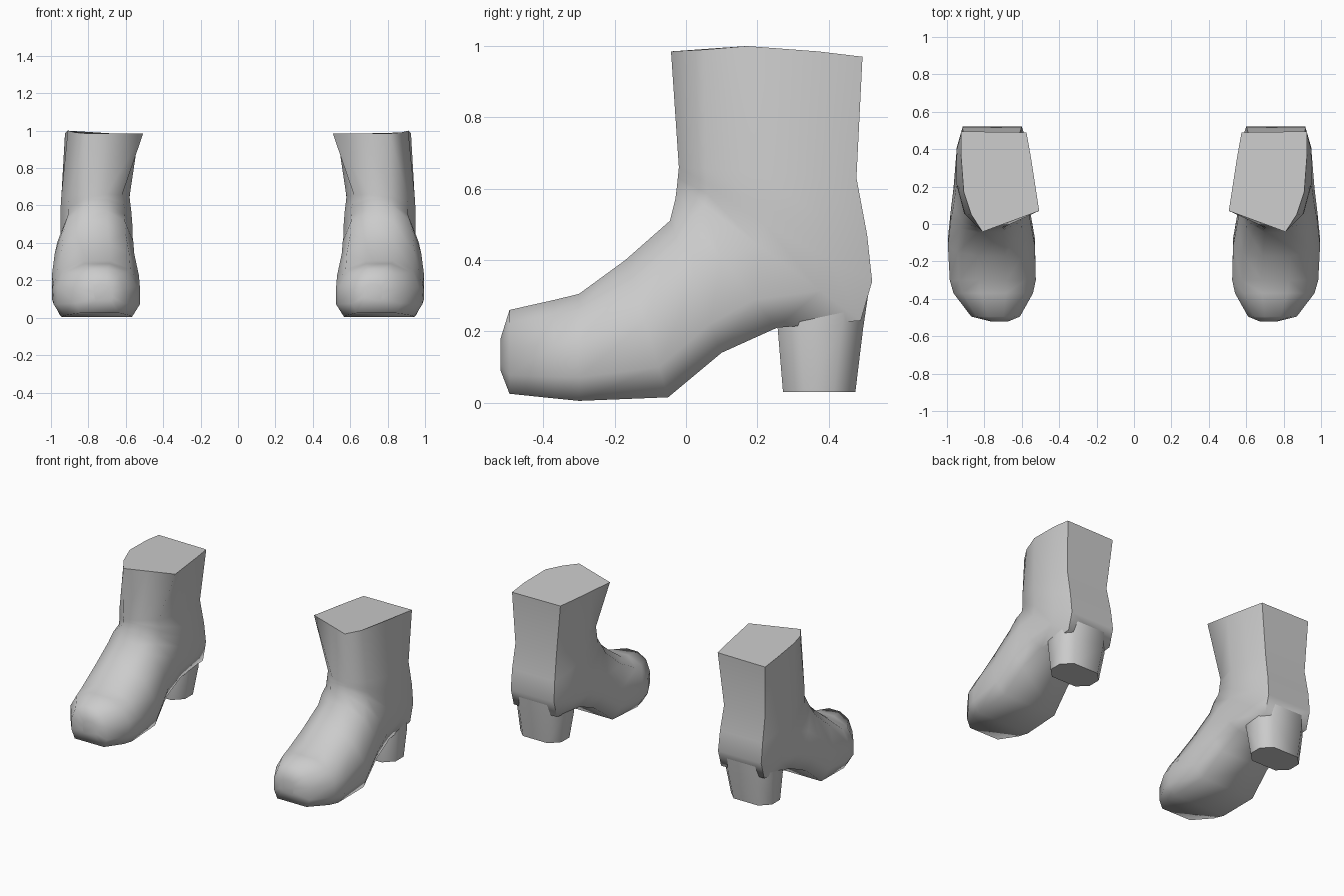
import bpy, bmesh, math

cube = bpy.data.objects.get("Cube")
if cube:
    bpy.data.objects.remove(cube, do_unlink=True)

grey = bpy.data.materials.new("boot grey")
grey.use_nodes = True
colour = (0.6, 0.6, 0.6, 1)
grey.diffuse_color = colour
grey.node_tree.nodes["Principled BSDF"].inputs["Base Color"].default_value = colour

# Cross-section outline: (bottom/back 0 .. top/front 1, width -1 .. 1)
OUTLINE = [(0, -.82), (0, .82), (.22, 1), (.55, 1), (.85, .78),
           (1, .32), (1, -.32), (.85, -.78), (.55, -1), (.22, -1)]

# Sections fanning from toe to ankle: top y, z, bottom y, z, inner x, outer x
SECTIONS = [
    (-.52, .18, -.52, .09, .67, .77),
    (-.495, .26, -.495, .025, .61, .87),
    (-.37, .288, -.37, .012, .54, .965),
    (-.30, .305, -.30, .005, .525, .985),
    (-.17, .40, -.05, .015, .53, .995),
    (-.045, .51, .10, .14, .555, .98),
    (-.03, .57, .255, .21, .56, .965),
    (-.025, .61, .49, .23, .565, .95),
    (-.023, .63, .522, .34, .565, .95),
    (-.022, .64, .508, .47, .57, .95),
    (-.02, .66, .478, .63, .58, .945),
]

# Flared shaft rim
RIM = [(.575, .49, .97), (.925, .495, .97), (.925, .37, .985), (.91, .17, 1),
       (.87, .05, .99), (.81, -.042, .985), (.67, .01, .985),
       (.507, .07, .985), (.53, .22, .98), (.55, .35, .975)]

# Heel rings: z, front y, back y, inner x, outer x
HEEL = [(.03, .272, .475, .62, .92), (.21, .257, .497, .595, .93),
        (.33, .27, .515, .60, .92)]


def section_ring(ty, tz, by, bz, xi, xo):
    cx, hw = (xi + xo) / 2, (xo - xi) / 2
    return [(cx + w * hw, by + (ty - by) * s, bz + (tz - bz) * s) for s, w in OUTLINE]


def heel_ring(z, yf, yb, xi, xo):
    c = .06
    return [(xi + c, yf, z), (xo - c, yf, z), (xo, yf + c, z), (xo, yb - c, z),
            (xo - c, yb, z), (xi + c, yb, z), (xi, yb - c, z), (xi, yf + c, z)]


def loft(name, rings, side, angle):
    """Skin a closed tube through the rings on one side of the model."""
    bm = bmesh.new()
    loops = [[bm.verts.new((x * side, y, z)) for x, y, z in r] for r in rings]
    for a, b in zip(loops, loops[1:]):
        for i in range(len(a)):
            j = (i + 1) % len(a)
            bm.faces.new((a[i], a[j], b[j], b[i]))
    bm.faces.new(loops[0])
    bm.faces.new(loops[-1])
    bmesh.ops.recalc_face_normals(bm, faces=bm.faces)
    mesh = bpy.data.meshes.new(name)
    bm.to_mesh(mesh)
    bm.free()
    mesh.materials.append(grey)
    obj = bpy.data.objects.new(name, mesh)
    bpy.context.collection.objects.link(obj)
    bpy.ops.object.select_all(action='DESELECT')
    obj.select_set(True)
    bpy.context.view_layer.objects.active = obj
    bpy.ops.object.shade_smooth_by_angle(angle=math.radians(angle))


# Mirrored pair of boots, each a body and a block heel
for label, side in (("left", 1), ("right", -1)):
    loft(label + "_boot_body", [section_ring(*s) for s in SECTIONS] + [RIM], side, 70)
    loft(label + "_boot_heel", [heel_ring(*h) for h in HEEL], side, 60)
